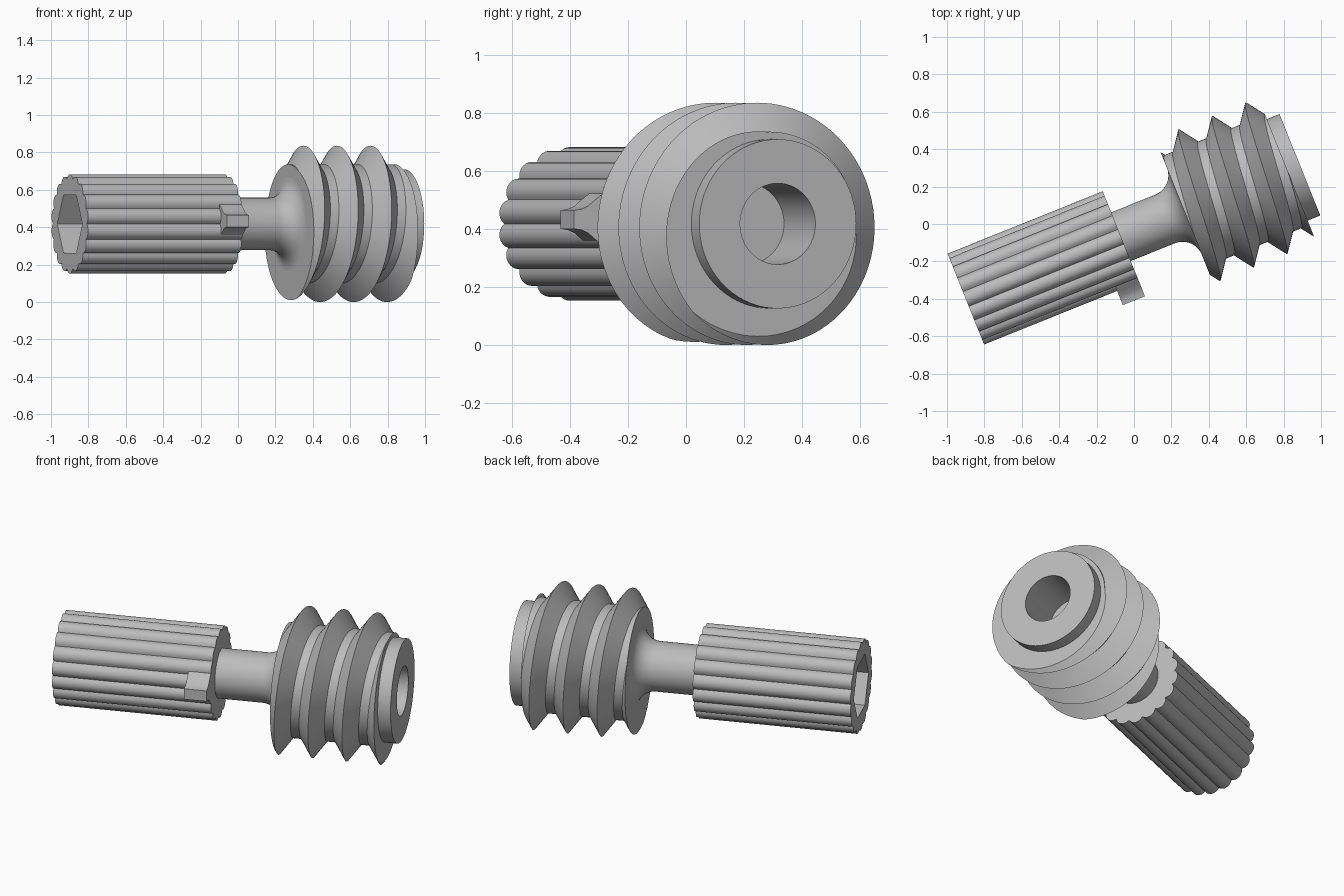
import bpy, bmesh
from math import sin, cos, pi, radians, sqrt, ceil, floor
from mathutils import Matrix, Vector

cube = bpy.data.objects.get("Cube")
if cube:
    bpy.data.objects.remove(cube, do_unlink=True)

steel = bpy.data.materials.new("grey_steel")
steel.use_nodes = True
GREY = (0.5, 0.5, 0.5, 1)
steel.diffuse_color = GREY
steel.node_tree.nodes["Principled BSDF"].inputs["Base Color"].default_value = GREY

# Everything is built along local z, then laid down along a slanted axis
TILT = radians(21.9)
side = Vector((-sin(TILT), cos(TILT), 0))
axis = Vector((cos(TILT), sin(TILT), 0))
up = Vector((0, 0, 1))
FRAME = Matrix((side, up, axis)).transposed().to_4x4()
FRAME.translation = side * -0.037 + up * 0.418

HANDLE_START, HANDLE_END = -0.984, -0.09
BODY_START, BODY_END, TIP = 0.275, 0.868, 0.941
SHAFT_R, BOSS_R, ROOT_R, CREST_R = 0.14, 0.292, 0.318, 0.418


def finish(bm, name, angle=30):
    bmesh.ops.recalc_face_normals(bm, faces=bm.faces)
    mesh = bpy.data.meshes.new(name)
    bm.to_mesh(mesh)
    bm.free()
    mesh.materials.append(steel)
    mesh.shade_smooth()
    mesh.set_sharp_from_angle(angle=radians(angle))
    ob = bpy.data.objects.new(name, mesh)
    ob.matrix_world = FRAME
    bpy.context.collection.objects.link(ob)
    return ob


def polar(r, a, z):
    return Vector((r * cos(a), r * sin(a), z))


def loop(bm, points):
    return [bm.verts.new(p) for p in points]


def bridge(bm, a, b):
    for i in range(len(a)):
        j = (i + 1) % len(a)
        bm.faces.new((a[i], a[j], b[j], b[i]))


def lathe(name, profile, cap_end=False, n=72):
    bm = bmesh.new()
    rings = [loop(bm, [polar(r, 2 * pi * i / n, z) for i in range(n)]) for r, z in profile]
    for a, b in zip(rings, rings[1:]):
        bridge(bm, a, b)
    if cap_end:
        bm.faces.new(rings[-1])
    return finish(bm, name)


# Fluted handle with a hexagonal socket in its end
LOBES, STEPS = 18, 8
LOBE_R, LOBE_C = 0.048, 0.217
outline = []
for i in range(LOBES * STEPS):
    phi = (i % STEPS / STEPS - 0.5) * 2 * pi / LOBES
    r = LOBE_C * cos(phi) + sqrt(LOBE_R ** 2 - (LOBE_C * sin(phi)) ** 2)
    outline.append((r, 2 * pi * i / (LOBES * STEPS)))
bm = bmesh.new()
near = loop(bm, [polar(r, a, HANDLE_START) for r, a in outline])
far = loop(bm, [polar(r, a, HANDLE_END) for r, a in outline])
bridge(bm, near, far)
bm.faces.new(far)
mouth, floor_loop = [loop(bm, [polar(0.18, k * pi / 3, z) for k in range(6)])
                     for z in (HANDLE_START, HANDLE_START + 0.3)]
bridge(bm, mouth, floor_loop)
bm.faces.new(floor_loop)
rim = [bm.edges.get((l[i], l[(i + 1) % len(l)])) for l in (near, mouth) for i in range(len(l))]
bmesh.ops.triangle_fill(bm, edges=rim, use_beauty=True)
finish(bm, "fluted_handle")

# Small flared tab on the handle
half = [(-0.235, 0.09), (-0.265, 0.068), (-0.29, 0.047), (-0.315, 0.036), (-0.343, 0.032)]
section = half + [(x, -y) for x, y in reversed(half)]
bm = bmesh.new()
ends = [loop(bm, [(x, y + 0.015, z) for x, y in section]) for z in (-0.217, HANDLE_END)]
bridge(bm, *ends)
for e in ends:
    bm.faces.new(e)
finish(bm, "handle_tab")

# Neck with a fillet flaring into the threaded body
FILLET = 0.11
neck = [(SHAFT_R, HANDLE_END - 0.01)]
for k in range(11):
    a = k / 10 * pi / 2
    neck.append((SHAFT_R + FILLET * (1 - cos(a)), BODY_START - FILLET * (1 - sin(a))))
lathe("neck", neck)

# Left-handed helical thread, cut flat at both ends
PITCH, FIRST, HALF_BASE, N = 0.193, 0.314, 0.072, 96
TURNS = range(-3, 6)
bm = bmesh.new()
columns = []
for i in range(N):
    t = 2 * pi * i / N
    columns.append([bm.verts.new(polar(r, t, FIRST + PITCH * (0.5 - i / N + k) + off))
                    for k in TURNS
                    for off, r in ((-HALF_BASE, ROOT_R), (0, CREST_R), (HALF_BASE, ROOT_R))])
for i in range(N):
    a, b = columns[i], columns[(i + 1) % N]
    if i == N - 1:
        a, b = a[3:], b[:-3]
    for j in range(len(b) - 1):
        bm.faces.new((a[j], b[j], b[j + 1], a[j + 1]))
for z, direction in ((BODY_START, -1), (BODY_END, 1)):
    bmesh.ops.bisect_plane(bm, geom=bm.verts[:] + bm.edges[:] + bm.faces[:], dist=1e-5,
                           plane_co=(0, 0, z), plane_no=(0, 0, direction), clear_outer=True)
# End faces reach inward as rings, leaving room for the bore
border = [e for e in bm.edges if e.is_boundary]
made = bmesh.ops.extrude_edge_only(bm, edges=border)["geom"]
for v in made:
    if isinstance(v, bmesh.types.BMVert):
        v.co.xy = v.co.xy.normalized() * 0.2
finish(bm, "threaded_body", 25)

# End boss with a blind bore
lathe("bored_boss", [(BOSS_R, BODY_END - 0.02), (BOSS_R, TIP), (SHAFT_R, TIP),
                     (SHAFT_R, TIP - 0.29)], cap_end=True)
